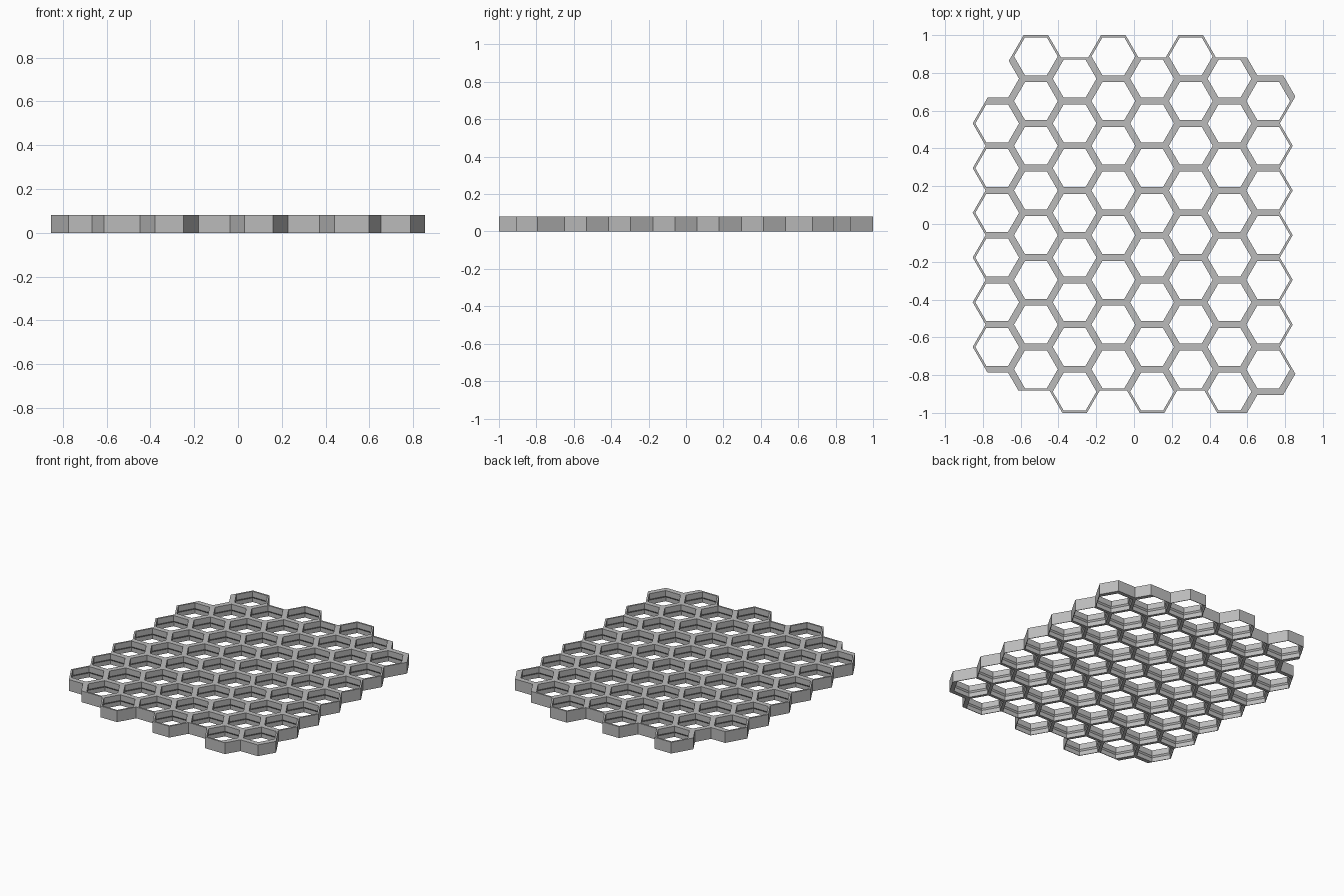
import bpy, bmesh, math
from mathutils import Vector

if "Cube" in bpy.data.objects:
    bpy.data.objects.remove(bpy.data.objects["Cube"], do_unlink=True)

PITCH = 0.2367            # distance between neighbouring cells
HOLE = 0.1003             # centre to flat of each hole
THIN, THICK = 0.012, 0.0361   # border walls
HEIGHT = 0.08
FLARE = 0.008             # widening of the hole at the back
FIRST_X = -0.7243

# Cells as (column, half-row) pairs on a staggered lattice
cells = {(c, j) for c in range(1, 9)
         for j in (range(-6, 9, 2) if c % 2 == 0 else range(-7, 8, 2))}
cells -= {(1, 7), (1, -7), (8, 8)}
# Cut corners, whose facing walls keep their full thickness
cut_corners = {(c, j) for c, j in ((1, 7), (8, 8), (9, 7))}
cut_corners |= {(c, -j) for c, j in cut_corners}

# Neighbour steps in order of wall direction, 30 degrees then every 60
STEPS = [(1, 1), (0, 2), (-1, 1), (-1, -1), (0, -2), (1, -1)]
NORMALS = [Vector((math.cos(math.radians(30 + 60 * k)),
                   math.sin(math.radians(30 + 60 * k)))) for k in range(6)]


def corners(centre, offsets):
    """Hexagon corners where each wall line meets the previous one."""
    points = []
    for k in range(6):
        n1, n2 = NORMALS[k - 1], NORMALS[k]
        d1, d2 = offsets[k - 1], offsets[k]
        det = n1.x * n2.y - n1.y * n2.x
        points.append(centre + Vector(((d1 * n2.y - d2 * n1.y) / det,
                                       (n1.x * d2 - n2.x * d1) / det)))
    return points


bm = bmesh.new()


def ring(points, z):
    return [bm.verts.new((p.x, p.y, z)) for p in points]


def bridge(low, high, k):
    n = (k + 1) % 6
    bm.faces.new((low[k], low[n], high[n], high[k]))


for c, j in sorted(cells):
    centre = Vector((FIRST_X + (c - 1) * PITCH * math.sqrt(3) / 2,
                     (j - 0.5) * PITCH / 2))
    around = [(c + a, j + b) for a, b in STEPS]
    offsets = [PITCH / 2 if n in cells else
               HOLE + (THICK if n in cut_corners else THIN) for n in around]
    outline = corners(centre, offsets)
    narrow = corners(centre, [HOLE] * 6)
    wide = corners(centre, [HOLE + FLARE] * 6)

    # Section loops from outer bottom to outer top, then down the hole
    loops = [ring(outline, 0), ring(outline, HEIGHT), ring(narrow, HEIGHT),
             ring(narrow, 0.04), ring(wide, 0.03), ring(wide, 0)]
    for k in range(6):
        for i in range(6):
            # Shared walls need no outer side
            if i == 0 and around[k] in cells:
                continue
            bridge(loops[i], loops[(i + 1) % 6], k)

bmesh.ops.remove_doubles(bm, verts=bm.verts, dist=0.0005)
bmesh.ops.recalc_face_normals(bm, faces=bm.faces)

mesh = bpy.data.meshes.new("honeycomb_panel")
bm.to_mesh(mesh)
bm.free()
panel = bpy.data.objects.new("honeycomb_panel", mesh)
bpy.context.collection.objects.link(panel)

# Single grey finish
grey = bpy.data.materials.new("light_grey")
grey.use_nodes = True
colour = (0.5, 0.5, 0.5, 1)
grey.diffuse_color = colour
grey.node_tree.nodes["Principled BSDF"].inputs["Base Color"].default_value = colour
mesh.materials.append(grey)
